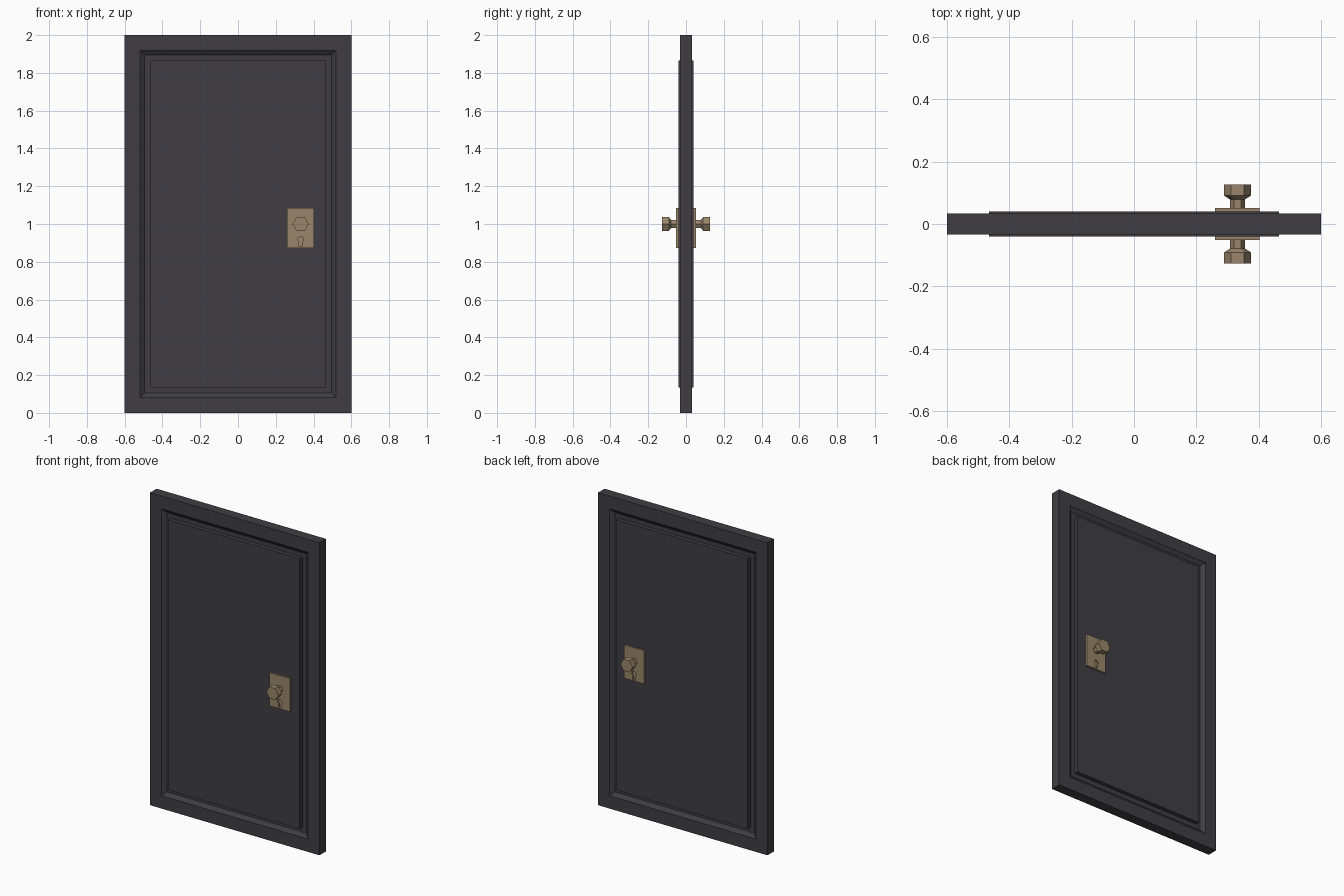
import bpy, bmesh, math
from mathutils import Matrix, Vector

if "Cube" in bpy.data.objects:
    bpy.data.objects.remove(bpy.data.objects["Cube"])


def material(name, rgb):
    m = bpy.data.materials.new(name)
    m.use_nodes = True
    m.diffuse_color = (*rgb, 1)
    m.node_tree.nodes["Principled BSDF"].inputs["Base Color"].default_value = (*rgb, 1)
    return m


CHARCOAL = material("charcoal paint", (0.05, 0.048, 0.056))
BRASS = material("dull brass", (0.32, 0.235, 0.145))


def finish(name, bm, mat):
    bmesh.ops.recalc_face_normals(bm, faces=bm.faces)
    mesh = bpy.data.meshes.new(name)
    bm.to_mesh(mesh)
    bm.free()
    mesh.materials.append(mat)
    obj = bpy.data.objects.new(name, mesh)
    bpy.context.collection.objects.link(obj)
    return obj


def loft(bm, rings):
    """Skin closed rings of points one after another and cap both ends."""
    rows = [[bm.verts.new(p) for p in ring] for ring in rings]
    n = len(rows[0])
    for a, b in zip(rows, rows[1:]):
        for i in range(n):
            j = (i + 1) % n
            bm.faces.new((a[i], a[j], b[j], b[i]))
    bm.faces.new(rows[0])
    bm.faces.new(rows[-1])


def rectangle(margin, y):
    x, low, high = 0.6 - margin, margin, 2 - margin
    return [(-x, y, low), (x, y, low), (x, y, high), (-x, y, high)]


# Door slab: frame, sloped moulding, recess and raised panel on both faces
profile = [(0.135, 0.04), (0.135, 0.014), (0.106, 0.014), (0.082, 0.033), (0, 0.033)]
bm = bmesh.new()
loft(bm, [rectangle(m, -y) for m, y in profile] + [rectangle(m, y) for m, y in reversed(profile)])
finish("door_slab", bm, CHARCOAL)

KNOB_X, KNOB_Z, HOLE_Z = 0.332, 1.0, 0.918


def box(bm, low, high):
    low, high = Vector(low), Vector(high)
    place = Matrix.Translation((low + high) / 2) @ Matrix.Diagonal((*(high - low), 1))
    bmesh.ops.create_cube(bm, size=1, matrix=place)


def hexagon(radius, y):
    return [(KNOB_X + radius * math.cos(i * math.pi / 3), y,
             KNOB_Z + radius * math.sin(i * math.pi / 3)) for i in range(6)]


def keyhole(y):
    # Round top with a slot that widens slightly downwards
    pts = [(0.016 * math.cos(math.radians(a)), 0.016 * math.sin(math.radians(a)))
           for a in range(-60, 241, 30)]
    pts += [(-0.01, -0.036), (0.01, -0.036)]
    return [(KNOB_X + x, y, HOLE_Z + z) for x, z in pts]


for side, s in (("front", -1), ("back", 1)):
    # Lock plate with a sunken keyhole
    bm = bmesh.new()
    ys = sorted((s * 0.036, s * 0.052))
    box(bm, (0.26, ys[0], 0.873), (0.403, ys[1], 1.085))
    plate = finish(side + "_lock_plate", bm, BRASS)

    bm = bmesh.new()
    loft(bm, [keyhole(s * 0.043), keyhole(s * 0.06)])
    cutter = finish(side + "_keyhole_cutter", bm, BRASS)
    cutter.hide_render = True
    cut = plate.modifiers.new("keyhole", 'BOOLEAN')
    cut.operation, cut.object, cut.solver = 'DIFFERENCE', cutter, 'EXACT'
    bpy.context.view_layer.objects.active = plate
    bpy.ops.object.modifier_apply(modifier=cut.name)
    bpy.data.objects.remove(cutter)

    # Six-sided knob with a narrow neck
    bm = bmesh.new()
    loft(bm, [hexagon(r, s * y) for r, y in
              ((0.024, 0.048), (0.024, 0.079), (0.043, 0.091), (0.043, 0.127))])
    finish(side + "_knob", bm, BRASS)
